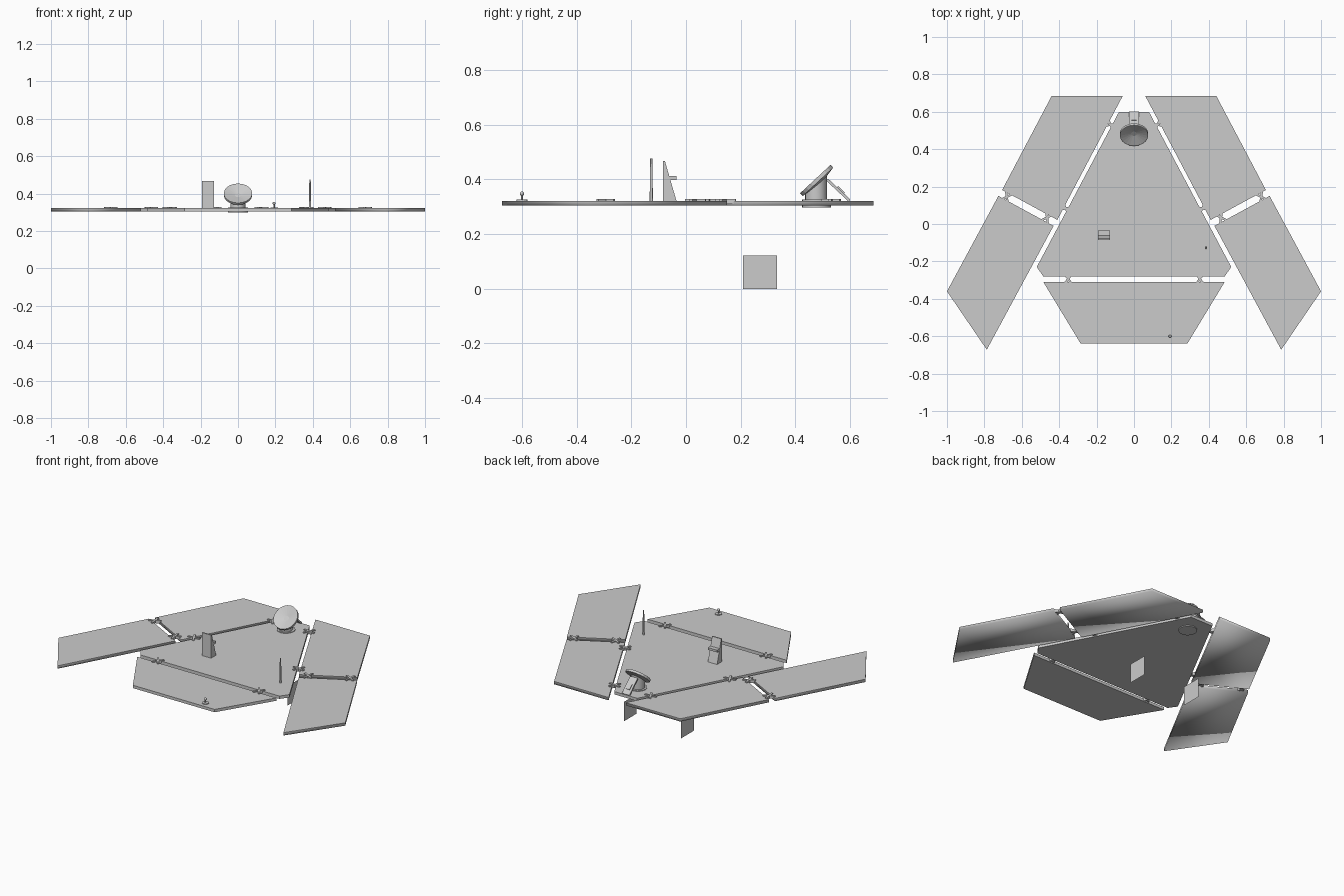
import bpy, bmesh, math
from mathutils import Matrix, Vector

if "Cube" in bpy.data.objects:
    bpy.data.objects.remove(bpy.data.objects["Cube"])

BOTTOM, TOP = 0.304, 0.322


def material(name, value):
    m = bpy.data.materials.new(name)
    m.use_nodes = True
    color = (value, value, value, 1)
    m.diffuse_color = color
    m.node_tree.nodes["Principled BSDF"].inputs["Base Color"].default_value = color
    return m


GREY = material("hull grey", 0.6)


def finish(name, bm):
    bmesh.ops.recalc_face_normals(bm, faces=bm.faces)
    mesh = bpy.data.meshes.new(name)
    bm.to_mesh(mesh)
    bm.free()
    mesh.materials.append(GREY)
    obj = bpy.data.objects.new(name, mesh)
    bpy.context.collection.objects.link(obj)
    return obj


def prism(name, points, offset):
    """Extrude a flat outline of 3D points along an offset."""
    bm = bmesh.new()
    face = bm.faces.new([bm.verts.new(p) for p in points])
    new = bmesh.ops.extrude_face_region(bm, geom=[face])["geom"]
    bmesh.ops.translate(bm, vec=offset, verts=[v for v in new if isinstance(v, bmesh.types.BMVert)])
    # extrusion keeps the starting cap, so the solid is closed
    return finish(name, bm)


def slab(name, outline):
    return prism(name, [(x, y, BOTTOM) for x, y in outline], (0, 0, TOP - BOTTOM))


def box(name, center, size, turn=Matrix()):
    bm = bmesh.new()
    bmesh.ops.create_cube(bm, size=1, matrix=Matrix.Translation(center) @ turn @ Matrix.Diagonal((*size, 1)))
    return finish(name, bm)


def rod(name, center, r1, r2, depth, turn=Matrix(), sides=16):
    bm = bmesh.new()
    bmesh.ops.create_cone(bm, cap_ends=True, segments=sides, radius1=r1, radius2=r2,
                          depth=depth, matrix=Matrix.Translation(center) @ turn)
    return finish(name, bm)


def smooth(obj):
    for p in obj.data.polygons:
        p.use_smooth = len(p.vertices) < 5


def mirrored(half):
    return half + [(-x, y) for x, y in reversed(half)]


# Deck panels
slab("core_deck", mirrored([(0.485, -0.28), (0.52, -0.23), (0.08, 0.6)]))
slab("front_panel", mirrored([(0.285, -0.64), (0.485, -0.31)]))

for side, s in (("left", 1), ("right", -1)):
    rear = [(0.06, 0.685), (0.44, 0.685), (0.705, 0.182), (0.41, 0.022)]
    outer = [(0.43, -0.01), (0.725, 0.15), (1.0, -0.36), (0.787, -0.672)]
    for part, outline in (("rear", rear), ("outer", outer)):
        panel = slab(f"{side}_{part}_panel", [(s * x, y) for x, y in outline])
        # Soft underside and walls, crisp flat top
        for p in panel.data.polygons:
            p.use_smooth = p.normal.z < 0.5

    # Crossed hinge bars between the panels
    hinges = [(0.125, 0.53, 62), (0.365, 0.083, 62), (0.465, 0.035, 28), (0.68, 0.145, 28), (0.352, -0.293, 0)]
    for i, (x, y, angle) in enumerate(hinges):
        for j, cross in enumerate((55, -55)):
            turn = Matrix.Rotation(math.radians(-s * angle + cross), 4, "Z")
            if i in (2, 3):
                turn = Matrix.Rotation(math.radians(s * angle + cross), 4, "Z")
            box(f"{side}_hinge_{i}_{j}", (s * x, y, TOP - 0.003), (0.075, 0.012, 0.018), turn)

    # Hanging square plates
    bm = bmesh.new()
    bm.faces.new([bm.verts.new((s * 0.2, y, z)) for y, z in ((0.208, 0), (0.333, 0), (0.333, 0.122), (0.208, 0.122))])
    finish(f"{side}_hanging_plate", bm)

# Dish turntable and pedestal, with the pedestal top cut to the tilt of the dish
smooth(rod("dish_turntable", (0, 0.478, 0.312), 0.053, 0.053, 0.028, sides=24))
pedestal = rod("dish_pedestal", (0, 0.476, 0.36), 0.04, 0.04, 0.08, sides=24)
for v in pedestal.data.vertices:
    if v.co.z > 0.36:
        v.co.z = 0.385 + 0.93 * (v.co.y - 0.476)
smooth(pedestal)

# Shallow conical dish: profile of radius and depth spun about its axis
bm = bmesh.new()
profile = [(0, -0.012), (0.072, 0.006), (0.076, 0.006), (0.076, -0.008), (0, -0.022)]
verts = [bm.verts.new((r, 0, z)) for r, z in profile]
edges = [bm.edges.new(pair) for pair in zip(verts, verts[1:])]
bmesh.ops.spin(bm, geom=verts + edges, axis=(0, 0, 1), cent=(0, 0, 0), angle=math.tau, steps=20)
bmesh.ops.remove_doubles(bm, verts=bm.verts, dist=0.0005)
tilt = Matrix.Rotation(math.radians(43), 4, "X")
bmesh.ops.transform(bm, verts=bm.verts, matrix=Matrix.Translation((0, 0.477, 0.397)) @ tilt)
finish("dish", bm)

# Sloping brace behind the dish, with a raised square cover
slope = Matrix.Rotation(math.radians(-43), 4, "X")
box("dish_brace", (0, 0.557, 0.361), (0.052, 0.112, 0.01), slope)
box("brace_cover", (0, 0.566, 0.361), (0.026, 0.035, 0.008), slope)

# Upright wedge with a small rear shelf
wedge = [(-0.085, TOP), (-0.035, TOP), (-0.077, 0.467), (-0.085, 0.467)]
prism("upright_wedge", [(-0.192, y, z) for y, z in wedge], (0.064, 0, 0))
box("wedge_shelf", (-0.16, -0.052, 0.405), (0.064, 0.034, 0.014))

# Whip mast and small knob post
smooth(rod("whip_mast", (0.385, -0.127, 0.399), 0.006, 0.004, 0.154, sides=10))
rod("knob_base", (0.193, -0.6, 0.324), 0.02, 0.02, 0.005)
rod("knob_stem", (0.193, -0.6, 0.335), 0.004, 0.004, 0.025, sides=8)
bm = bmesh.new()
bmesh.ops.create_uvsphere(bm, u_segments=12, v_segments=8, radius=0.008, matrix=Matrix.Translation((0.193, -0.6, 0.348)))
smooth(finish("knob", bm))
